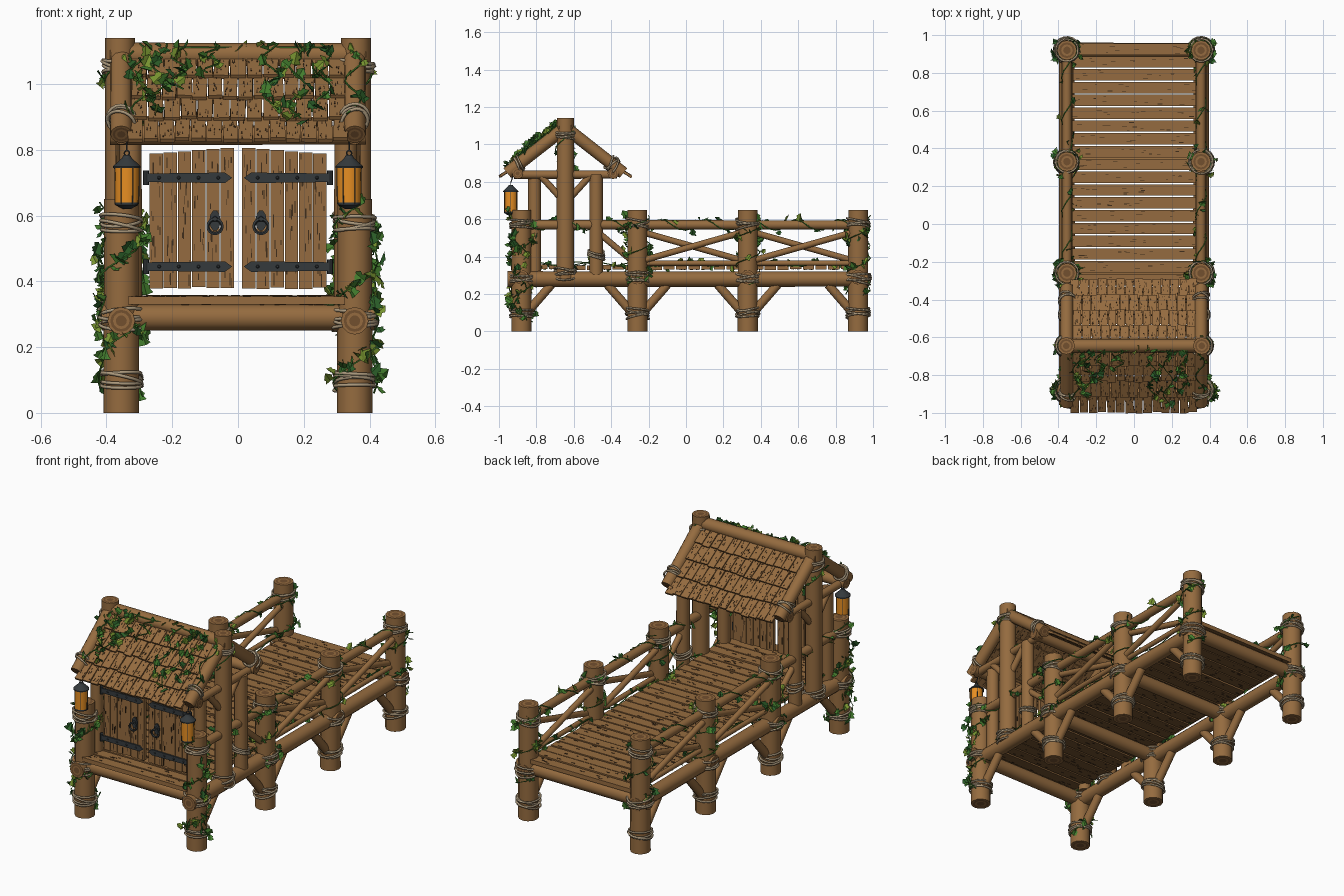
import bpy, bmesh, random
from math import sin, cos, pi, tau, atan2
from mathutils import Vector as V, Matrix as M

random.seed(4)
rnd = random.uniform
if "Cube" in bpy.data.objects:
    bpy.data.objects.remove(bpy.data.objects["Cube"])

COLOURS = {
    "wood": (0.30, 0.148, 0.05), "dark_wood": (0.16, 0.078, 0.026),
    "end_grain": (0.17, 0.079, 0.028), "crack": (0.05, 0.026, 0.011),
    "rope": (0.41, 0.32, 0.205), "iron": (0.035, 0.042, 0.046),
    "lantern_glow": (0.88, 0.3, 0.018), "leaf": (0.055, 0.2, 0.026),
    "leaf_dark": (0.025, 0.115, 0.022), "leaf_light": (0.19, 0.3, 0.03)}
mats = {}
for name, rgb in COLOURS.items():
    m = mats[name] = bpy.data.materials.new(name)
    m.use_nodes = True
    m.diffuse_color = (*rgb, 1)
    m.node_tree.nodes["Principled BSDF"].inputs["Base Color"].default_value = (*rgb, 1)

parts = {}


def part(name, *slots):
    """Mesh under construction, with its material slots."""
    if name not in parts:
        parts[name] = (bmesh.new(), slots)
    return parts[name][0]


def cone(bm, p, q, r1, r2, sides=12, mat=0):
    p, q = V(p), V(q)
    d = q - p
    mx = M.Translation((p + q) / 2) @ d.to_track_quat('Z', 'Y').to_matrix().to_4x4()
    vs = bmesh.ops.create_cone(bm, cap_ends=True, segments=sides, radius1=r1, radius2=r2,
                               depth=d.length, matrix=mx)["verts"]
    faces = {f for v in vs for f in v.link_faces}
    for f in faces:
        f.material_index = mat
    return [f for f in faces if len(f.verts) > 4]


def log(name, p, q, r):
    """Round timber with growth rings on both ends."""
    bm = part(name, "wood", "end_grain")
    caps = cone(bm, p, q, r, r * 0.97)
    for k in (1, 0, 1):
        bmesh.ops.inset_individual(bm, faces=caps, thickness=r * 0.2)
        for f in caps:
            f.material_index = k


def box(bm, mx, size, mat=0):
    vs = bmesh.ops.create_cube(bm, size=1, matrix=mx @ M.Diagonal((*size, 1)))["verts"]
    faces = {f for v in vs for f in v.link_faces}
    for f in faces:
        f.material_index = mat
    return faces


def board(name, mx, length, width, thick, cracks, longest):
    """Plank along local x, with thin dark cracks on both broad faces."""
    bm = part(name, "wood", "crack", "dark_wood")
    faces = box(bm, mx, (length, width, thick))
    for side in (-1, 1):
        for _ in range(cracks):
            n = rnd(.35, 1) * longest
            at = (rnd(-.5, .5) * (length - n), rnd(-.38, .38) * width, side * thick / 2)
            box(bm, mx @ M.Translation(at), (n, rnd(.002, .0038), .003), 1)
    return faces


def tube(bm, pts, r, ref, closed=False, sides=5):
    n, rings = len(pts), []
    for i, p in enumerate(pts):
        a, b = (pts[i - 1], pts[(i + 1) % n]) if closed else (pts[max(i - 1, 0)], pts[min(i + 1, n - 1)])
        u = (b - a).cross(ref).normalized()
        w = (b - a).cross(u).normalized()
        rings.append([bm.verts.new(p + r * (u * cos(tau * k / sides) + w * sin(tau * k / sides)))
                      for k in range(sides)])
    for i in range(n if closed else n - 1):
        a, b = rings[i], rings[(i + 1) % n]
        for k in range(sides):
            j = (k + 1) % sides
            bm.faces.new((a[k], a[j], b[j], b[k]))


def lashing(c, r, axis=(0, 0, 1), loops=4):
    """Untidy rope loops around a timber."""
    axis, bm = V(axis).normalized(), part("rope_lashings", "rope")
    u = axis.orthogonal().normalized()
    w = axis.cross(u)
    for i in range(loops):
        tilt, ph, off = rnd(.003, .017), rnd(0, tau), (i - (loops - 1) / 2) * .012
        R = r + rnd(.004, .01)
        pts = [V(c) + R * (u * cos(a) + w * sin(a)) + axis * (off + tilt * sin(a + ph))
               for a in (tau * k / 18 for k in range(18))]
        tube(bm, pts, .0055, axis, True)


def vine(name, path, leaves, spread):
    """Thin stem with folded ivy leaves scattered along it."""
    bm = part(name, "leaf", "leaf_dark", "leaf_light")
    tube(bm, path, .003, V((.31, .52, .79)), sides=4)
    for _ in range(leaves):
        i = random.randrange(len(path) - 1)
        p = path[i].lerp(path[i + 1], rnd(0, 1)) + V([rnd(-spread, spread) for _ in "xyz"])
        p.y, p.z = max(-.965, min(.965, p.y)), max(.03, p.z)
        s = rnd(.028, .048)
        rot = M.Rotation(rnd(0, tau), 3, 'Z') @ M.Rotation(rnd(.5, 2.2), 3, 'X') @ M.Rotation(rnd(-1, 1), 3, 'Z')
        pt = lambda x, y, z: bm.verts.new(p + rot @ V((x, y - .4, z)) * s)
        base, tip = pt(0, 0, 0), pt(0, 1, -.1)
        k = random.choice((0, 0, 0, 0, 1, 1, 2, 2))
        for e in (-1, 1):
            f = bm.faces.new((base, pt(.5 * e, .1, .15), pt(.3 * e, .4, .1), pt(.42 * e, .6, .12), tip))
            f.material_index = k
            f.normal_update()
            if f.normal.z < 0:
                f.normal_flip()


def spiral(x, y, z0, z1, r, turns, n=24):
    ph = rnd(0, tau)
    return [V((x + r * cos(ph + tau * turns * t), y + r * sin(ph + tau * turns * t), z0 + (z1 - z0) * t))
            for t in (k / n for k in range(n + 1))]


X, POSTS, GATE, RIDGE = .355, (-.88, -.26, .33, .92), -.645, 1.09
SLOPE = V((0, .345, -.27))          # ridge to eave, mirrored for the front

# Bridge frame, rails and braces on both sides
for s in (-1, 1):
    x = s * X
    for y in POSTS:
        log("bridge_posts", (x, y, 0), (x, y, .65), .054)
        lashing((x, y, .1), .054)
        lashing((x, y, .575), .054)
        lashing((x, y, .285), .06)
        for d in (-1, 1):
            if abs(y + d * .15) < .95:
                log("knee_braces", (x, y + d * .02, .09), (x, y + d * .16, .25), .024)
    log("side_beams", (x, -.955, .28), (x, .972, .28), .042)
    log("top_rails", (x, -.88, .57), (x, .92, .57), .025)
    log("lower_rails", (x, -.26, .365), (x, .92, .365), .014)
    for a, b in zip(POSTS[1:], POSTS[2:]):
        log("rail_crosses", (x + .012, a + .03, .38), (x + .012, b - .03, .53), .017)
        log("rail_crosses", (x - .012, a + .03, .53), (x - .012, b - .03, .38), .017)
    log("rail_crosses", (x, -.47, .53), (x, -.28, .37), .017)
    # Gatehouse posts, plates and rafters
    log("gate_posts", (x * 1.01, GATE, .28), (x * 1.01, GATE, 1.14), .047)
    log("door_posts", (s * .327, -.81, .3), (s * .327, -.81, .84), .035)
    log("inner_gate_posts", (x, -.48, .3), (x, -.48, .84), .036)
    log("wall_plates", (x, -.92, .838), (x, -.37, .838), .022)
    lashing((x * 1.01, GATE, .31), .05)
    lashing((x * 1.01, GATE, 1.05), .047)
    lashing((x, -.48, .41), .036, loops=3)
    for d in (-1, 1):
        log("gate_braces", (x, GATE + d * .03, .72), (x, GATE + d * .13, .83), .018)
        way = V((0, d * SLOPE.y, SLOPE.z))
        top = V((x, GATE, RIDGE))
        log("rafters", top, top + way * .9, .034)
        lashing(top + way * .73, .034, way, loops=3)
for y in POSTS:
    log("cross_beams", (-.415, y, .29), (.415, y, .29), .04)
for y in (-.9, -.39):
    log("eave_beams", (-.39, y, .845), (.39, y, .845), .03)
log("ridge_beam", (-.39, GATE, RIDGE), (.39, GATE, RIDGE), .036)

# Deck planks, weathered dark underneath
for i in range(28):
    mx = M.Translation((rnd(-.006, .006), -.905 + i * .0678, .343 + rnd(-.002, .002)))
    for f in board("deck_planks", mx, .66, .06, .024, 11, .03):
        f.normal_update()
        if f.normal.z < -.5:
            f.material_index = 2

# Overlapping roof shingles
for d in (-1, 1):
    for row in range(4):
        n = 13 + row % 2
        half = .325 + .012 * (row == 3)
        w = 2 * half / n
        for i in range(n):
            t = (row + .64) / 4.2 + rnd(-.012, .012)
            c = V((-half + (i + .5) * w, GATE + d * SLOPE.y * t, RIDGE + SLOPE.z * t + .006))
            ang = atan2(SLOPE.z, SLOPE.y) + .1
            mx = M.Translation(c) @ M.Rotation(0 if d > 0 else pi, 4, 'Z') \
                @ M.Rotation(ang, 4, 'X') @ M.Rotation(pi / 2 + rnd(-.03, .03), 4, 'Z')
            board("roof_shingles", mx, .122, w * rnd(.88, .97), .013, 8, .015)

# Double door with iron straps and ring pulls
iron = part("door_ironwork", "iron")


def plate(pts, y, thick):
    face = iron.faces.new([iron.verts.new((px, y, pz)) for px, pz in pts])
    new = bmesh.ops.extrude_face_region(iron, geom=[face])["geom"]
    bmesh.ops.translate(iron, vec=(0, -thick, 0), verts=[v for v in new if isinstance(v, bmesh.types.BMVert)])


for s in (-1, 1):
    for i in range(6):
        lo, hi = .38 + rnd(-.003, .003), .806 - i * .0035
        mx = M.Translation((s * (.033 + i * .0432), -.82, (lo + hi) / 2)) \
            @ M.Rotation(pi / 2, 4, 'X') @ M.Rotation(pi / 2, 4, 'Z')
        board("door_planks", mx, hi - lo, .0405, .022, 13, .04)
    for z in (.445, .715):
        plate([(s * a, z + b) for a, b in ((.018, 0), (.04, -.016), (.275, -.013), (.275, .013), (.04, .016))],
              -.83, .009)
        cone(iron, (s * .28, -.833, z - .022), (s * .28, -.833, z + .022), .009, .009, 8)
        for a in (.06, .12, .18, .24):
            cone(iron, (s * a, -.838, z), (s * a, -.844, z), .006, .003, 8)
    hx = s * .07
    plate([(hx + .017 * cos(a), .585 + .032 * sin(a)) for a in (tau * k / 10 for k in range(10))], -.83, .008)
    cone(iron, (hx, -.835, .59), (hx, -.856, .59), .009, .007, 8)
    tube(iron, [V((hx + .022 * cos(a), -.85, .567 + .022 * sin(a))) for a in (tau * k / 16 for k in range(16))],
         .0055, V((0, 1, 0)), True)

# Hanging lanterns
for s in (-1, 1):
    bm, lx, ly = part("lanterns", "iron", "lantern_glow"), s * .338, -.937
    for z0, z1, r0, r1, k in ((.62, .632, .012, .034, 0), (.632, .64, .036, .036, 0), (.64, .748, .036, .037, 1),
                              (.745, .75, .042, .042, 0), (.75, .775, .042, .015, 0), (.775, .784, .015, .01, 0)):
        cone(bm, (lx, ly, z0), (lx, ly, z1), r0, r1, 16, k)
    for k in range(6):
        dx, dy = cos(tau * k / 6), sin(tau * k / 6)
        cone(bm, (lx + .036 * dx, ly + .036 * dy, .635), (lx + .037 * dx, ly + .037 * dy, .75), .0018, .0018, 5)
    tube(bm, [V((lx + .008 * cos(a), ly, .79 + .008 * sin(a))) for a in (tau * k / 12 for k in range(12))],
         .0025, V((0, 1, 0)), True)
    cone(bm, (lx, ly, .797), (lx, ly + .02, .85), .003, .003, 6)

# Ivy on posts, rails and the front roof slope
for s in (-1, 1):
    x = s * X
    for y, z0, z1, count in ((-.88, .05, .64, 62), (-.26, .26, .62, 40), (.33, .25, .6, 26), (.92, .2, .62, 42)):
        vine("post_ivy", spiral(x, y, z0, z1, .066, 2.5), count, .02)
    vine("post_ivy", [V((x + s * (.058 + .012 * sin(k)), -.885 + .035 * cos(k), .06 + .028 * k))
                      for k in range(20)], 24, .018)
    vine("post_ivy", spiral(x, GATE, .85, 1.1, .052, 1), 10, .016)
    for a, b in zip(POSTS, POSTS[1:]):
        ph = rnd(0, tau)
        vine("rail_ivy", [V((x + .03 * sin(ph + k), a + (b - a) * k / 16, .57 + .03 * cos(ph + k)))
                          for k in range(17)], 11, .022)
        vine("rail_ivy", [V((x - s * .02, a + (b - a) * k / 12, .36 + .012 * sin(ph + k)))
                          for k in range(13)], 9, .018)
for x0, reach, count in ((-.3, .85, 14), (-.24, .8, 18), (-.18, .55, 12), (-.08, .35, 7), (.1, .8, 16),
                         (.18, .9, 18), (.26, .75, 16), (.35, .85, 9)):
    ph = rnd(0, tau)
    vine("roof_ivy", [V((x0 + .025 * sin(ph + k * .9), GATE - .02 - SLOPE.y * reach * k / 14,
                         RIDGE + .033 + SLOPE.z * reach * k / 14)) for k in range(14)], count, .017)
vine("roof_ivy", [V((-.34 + .049 * k, GATE - .025 + .01 * sin(k), RIDGE + .022)) for k in range(15)], 10, .012)

# Finish every part as an object, smooth with crisp edges
for name, (bm, slots) in parts.items():
    if "ivy" not in name:
        bmesh.ops.recalc_face_normals(bm, faces=bm.faces)
        limit = 1.4 if "rope" in name else .7
        for f in bm.faces:
            f.smooth = True
        for e in bm.edges:
            e.smooth = e.calc_face_angle(0) < limit
    me = bpy.data.meshes.new(name)
    bm.to_mesh(me)
    bm.free()
    for k in slots:
        me.materials.append(mats[k])
    bpy.context.scene.collection.objects.link(bpy.data.objects.new(name, me))
